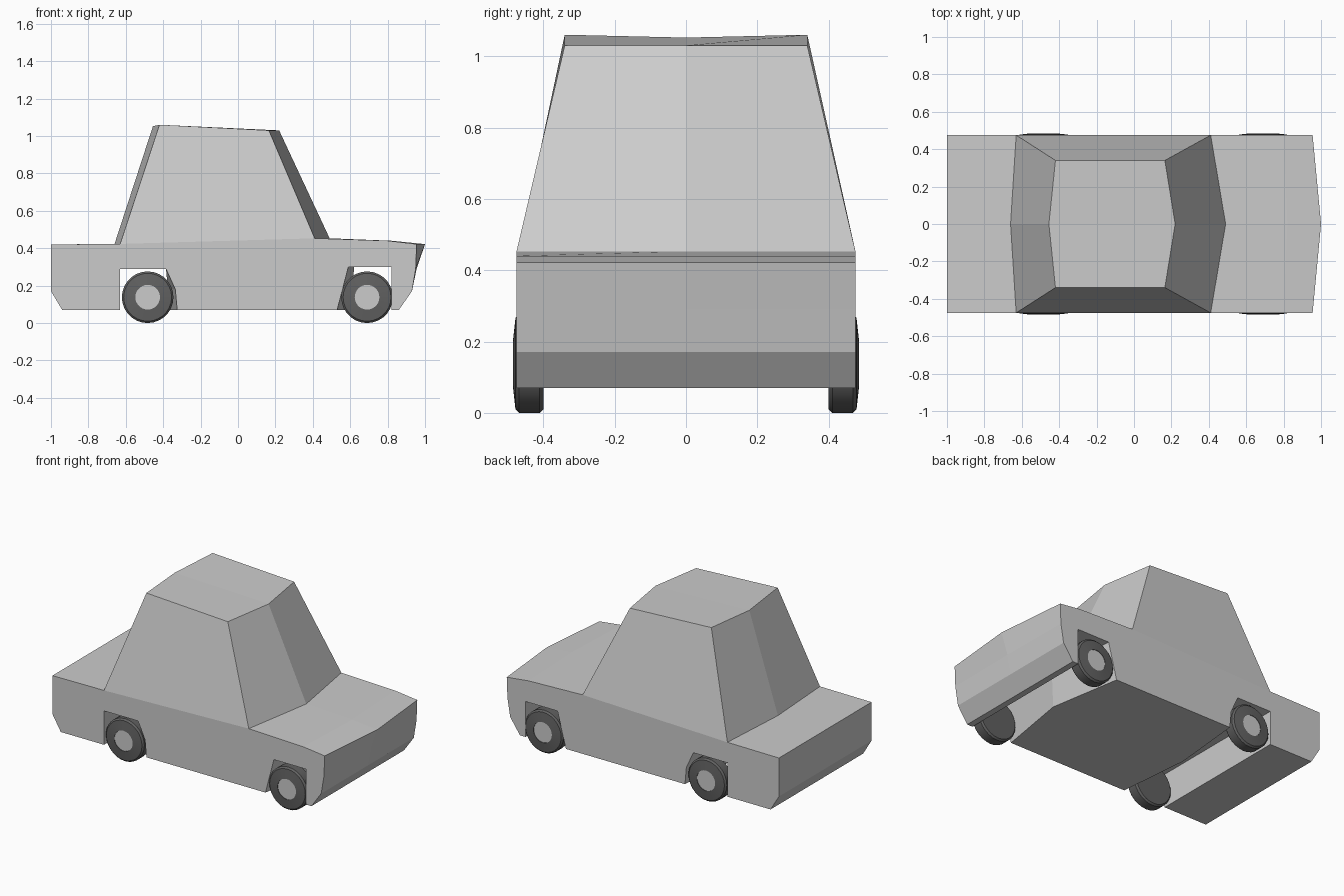
import bpy, bmesh, math

if "Cube" in bpy.data.objects:
    bpy.data.objects.remove(bpy.data.objects["Cube"])

W, ROOF_W = 0.475, 0.34

# Side outline of the lower body: (x at the flank, x on the centre line, z)
LOWER = [
    (-1.00, -1.00, 0.42), (-1.00, -1.00, 0.17), (-0.94, -0.94, 0.07),    # tail
    (-0.63, -0.63, 0.07), (-0.63, -0.63, 0.29),                          # rear wheel channel
    (-0.385, -0.385, 0.29), (-0.335, -0.375, 0.18), (-0.325, -0.37, 0.07),
    (0.53, 0.61, 0.07), (0.59, 0.62, 0.30),                              # front wheel channel
    (0.82, 0.82, 0.30), (0.82, 0.82, 0.07),
    (0.86, 0.86, 0.07), (0.93, 0.93, 0.17), (0.95, 0.955, 0.29),         # nose
    (0.955, 1.00, 0.422), (0.80, 0.82, 0.44),                            # bonnet
    (0.41, 0.49, 0.453), (-0.63, -0.66, 0.423),                          # cabin base
]
# Cabin outline: (x at the side, x on the centre line, z side, z centre, half width)
CABIN = [
    (-0.63, -0.66, 0.423, 0.423, W), (0.41, 0.49, 0.453, 0.453, W),
    (0.165, 0.22, 1.03, 1.03, ROOF_W), (-0.42, -0.455, 1.06, 1.052, ROOF_W),
]


def loft(bm, side, mid, skip):
    """Skin right, centre and left outlines, leaving one hidden strip open."""
    rings = [[bm.verts.new(p) for p in side],
             [bm.verts.new(p) for p in mid],
             [bm.verts.new((x, -y, z)) for x, y, z in side]]
    n = len(side)
    for a, b in zip(rings, rings[1:]):
        for i in range(n):
            if i != skip:
                j = (i + 1) % n
                bm.faces.new((a[i], a[j], b[j], b[i]))
    bm.faces.new(rings[0])
    bm.faces.new(rings[2][::-1])


def finish(name, bm, mat=None):
    bmesh.ops.recalc_face_normals(bm, faces=bm.faces)
    me = bpy.data.meshes.new(name)
    bm.to_mesh(me)
    bm.free()
    ob = bpy.data.objects.new(name, me)
    bpy.context.collection.objects.link(ob)
    if mat:
        me.materials.append(mat)
    return ob


def lathe(name, profile, centre, side, mat=None, steps=28):
    """Spin (radius, y) points around the wheel axle."""
    bm = bmesh.new()
    vs = [bm.verts.new((r, side * y, 0)) for r, y in profile]
    es = [bm.edges.new(p) for p in zip(vs, vs[1:])]
    bmesh.ops.spin(bm, geom=vs + es, cent=(0, 0, 0), axis=(0, 1, 0),
                   angle=math.tau, steps=steps, use_duplicate=False)
    bmesh.ops.remove_doubles(bm, verts=bm.verts, dist=1e-4)
    ob = finish(name, bm, mat)
    ob.location = centre
    bpy.ops.object.select_all(action='DESELECT')
    ob.select_set(True)
    bpy.context.view_layer.objects.active = ob
    bpy.ops.object.shade_smooth_by_angle(angle=math.radians(30))


# Body shell: lower body and cabin welded together
bm = bmesh.new()
loft(bm, [(s, -W, z) for s, m, z in LOWER],
     [(m, 0, z) for s, m, z in LOWER], skip=17)
loft(bm, [(s, -w, z) for s, m, z, zm, w in CABIN],
     [(m, 0, zm) for s, m, z, zm, w in CABIN], skip=0)
bmesh.ops.remove_doubles(bm, verts=bm.verts, dist=1e-4)
finish("car_body", bm)

# Wheels: dark tyre and pale hub at each corner
rubber = bpy.data.materials.new("rubber")
rubber.diffuse_color = (0.12, 0.12, 0.12, 1)
rubber.use_nodes = True
rubber.node_tree.nodes["Principled BSDF"].inputs["Base Color"].default_value = rubber.diffuse_color
TYRE = [(0, 0.40), (0.128, 0.40), (0.138, 0.41), (0.138, 0.468),
        (0.128, 0.478), (0.066, 0.485), (0.066, 0.47)]
HUB = [(0.066, 0.47), (0.066, 0.482), (0, 0.482)]
for end, x in (("rear", -0.483), ("front", 0.69)):
    for label, side in (("right", -1), ("left", 1)):
        lathe(f"{end}_{label}_tyre", TYRE, (x, 0, 0.138), side, rubber)
        lathe(f"{end}_{label}_hub", HUB, (x, 0, 0.138), side)
